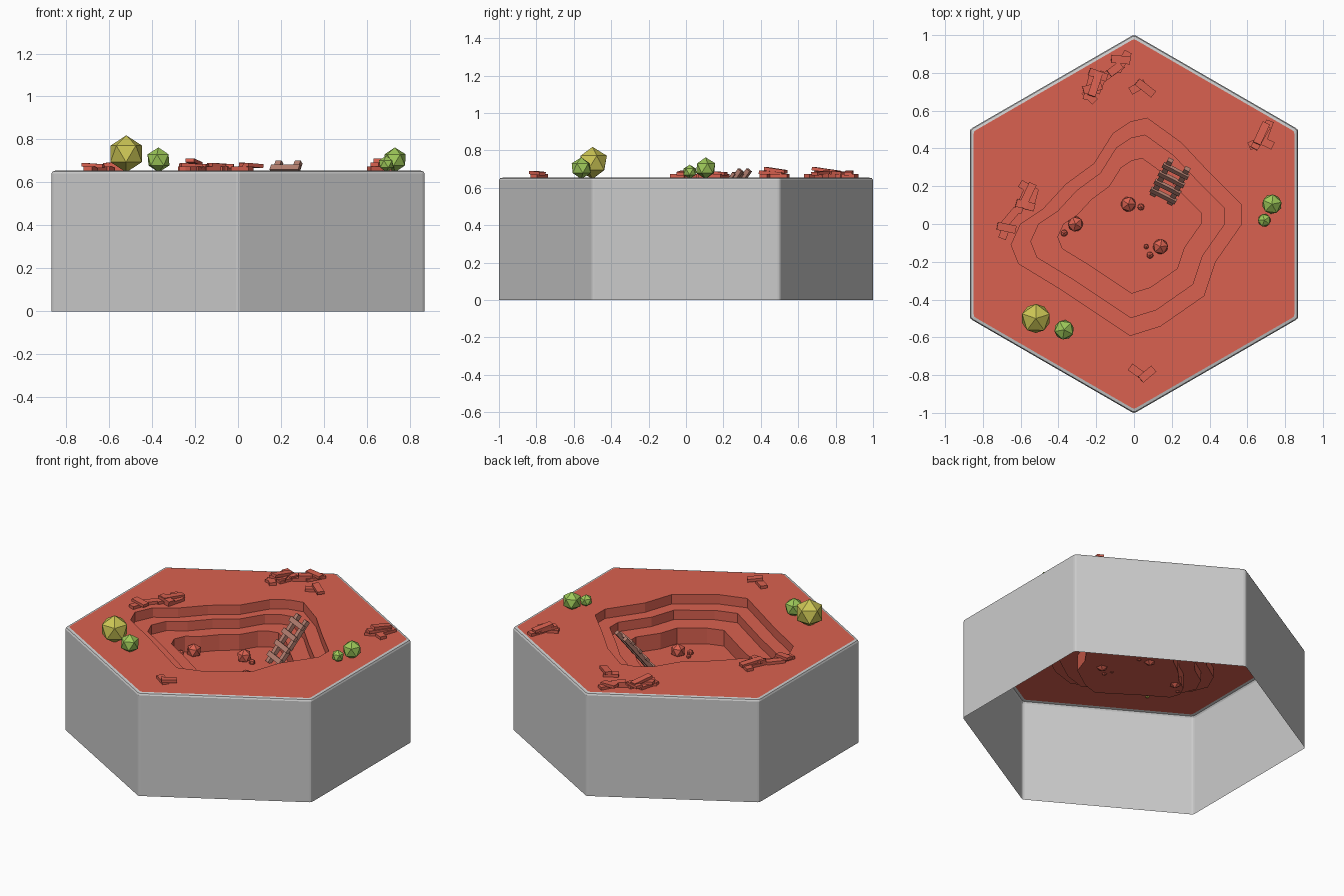
import bpy, bmesh, math
from mathutils import Matrix, Vector

if "Cube" in bpy.data.objects:
    bpy.data.objects.remove(bpy.data.objects["Cube"])

TOP = 0.655
FLOOR = 0.435


def material(name, rgb):
    m = bpy.data.materials.new(name)
    m.diffuse_color = (*rgb, 1)
    m.use_nodes = True
    m.node_tree.nodes["Principled BSDF"].inputs["Base Color"].default_value = m.diffuse_color
    return m


RED = material("red_clay", (0.70, 0.12, 0.08))
WOOD = material("wood", (0.45, 0.21, 0.16))
YELLOW = material("yellow_leaf", (0.60, 0.56, 0.09))
GREEN = material("green_leaf", (0.34, 0.58, 0.10))


def finish(name, bm, mat=None):
    me = bpy.data.meshes.new(name)
    bm.to_mesh(me)
    bm.free()
    ob = bpy.data.objects.new(name, me)
    bpy.context.collection.objects.link(ob)
    if mat:
        me.materials.append(mat)
    return ob


def ring(bm, pts, z):
    return [bm.verts.new((x, y, z)) for x, y in pts]


def bridge(bm, a, b):
    n = len(a)
    for i in range(n):
        j = (i + 1) % n
        bm.faces.new((a[i], a[j], b[j], b[i]))


def hexagon(r, c=0.012):
    # hexagon with slightly rounded corners
    p = [Vector((r * math.cos(math.radians(30 + 60 * k)),
                 r * math.sin(math.radians(30 + 60 * k)))) for k in range(6)]
    out = []
    for k in range(6):
        a = p[k] + (p[k - 1] - p[k]) * c
        b = p[k] + (p[(k + 1) % 6] - p[k]) * c
        out += [a, (a + b) / 4 + p[k] / 2, b]
    return out


# Hexagonal wall, open underneath, with a softened top rim
bm = bmesh.new()
loops = [ring(bm, hexagon(r), z) for r, z in
         ((1.003, 0), (1.003, 0.641), (0.997, 0.651), (0.98, TOP))]
for a, b in zip(loops, loops[1:]):
    bridge(bm, a, b)
finish("hex_wall", bm)

# Ground with a three-step pit
rim = [(0.07, 0.56), (0.25, 0.43), (0.40, 0.27), (0.57, 0.10), (0.57, 0.0),
       (0.43, -0.20), (0.37, -0.38), (0.14, -0.54), (-0.02, -0.59),
       (-0.17, -0.49), (-0.38, -0.35), (-0.61, -0.21), (-0.65, -0.11),
       (-0.60, 0.0), (-0.48, 0.08), (-0.36, 0.21), (-0.21, 0.32),
       (-0.11, 0.48), (-0.02, 0.54)][::-1]
bm = bmesh.new()
edge = ring(bm, hexagon(0.98), TOP)
pit = []
prev_z = TOP
for s, z in ((1, TOP - 0.06), (0.84, TOP - 0.12), (0.62, FLOOR)):
    pts = [(x * s, y * s) for x, y in rim]
    pit += [ring(bm, pts, prev_z), ring(bm, pts, z)]
    prev_z = z
border = [bm.edges.new((l[i - 1], l[i])) for l in (edge, pit[0]) for i in range(len(l))]
bmesh.ops.triangle_fill(bm, edges=border, use_beauty=True, normal=(0, 0, 1))
for f in bm.faces:
    f.normal_update()
    if f.normal.z < 0:
        f.normal_flip()
for a, b in zip(pit, pit[1:]):
    bridge(bm, a, b)
bm.faces.new(pit[-1])
finish("stepped_ground", bm, RED)


def ball(name, x, y, z, r, mat, turn=0.0):
    bm = bmesh.new()
    m = Matrix.Translation((x, y, z)) @ Matrix.Rotation(turn, 4, 'Z')
    bmesh.ops.create_icosphere(bm, subdivisions=1, radius=r, matrix=m)
    finish(name, bm, mat)


# Bushes
ball("big_bush", -0.52, -0.50, 0.733, 0.086, YELLOW, 0.3)
ball("left_bush", -0.37, -0.56, 0.705, 0.058, GREEN, 0.8)
ball("right_bush", 0.73, 0.105, 0.705, 0.058, GREEN, 0.2)
ball("right_small_bush", 0.69, 0.02, 0.686, 0.038, GREEN, 0.6)

# Rocks on the pit floor
for i, (x, y, r) in enumerate(((-0.03, 0.105, 0.045), (-0.31, 0, 0.045),
                               (0.14, -0.12, 0.045), (0.037, 0.09, 0.02),
                               (-0.37, -0.048, 0.02), (0.065, -0.12, 0.015),
                               (0.085, -0.165, 0.02))):
    ball("rock", x, y, FLOOR + r * 0.55, r, RED, i * 0.7)


def add_box(bm, m, size):
    bmesh.ops.create_cube(bm, size=1, matrix=m @ Matrix.Diagonal((*size, 1)))


# Piles of flat slabs: x, y, layer, angle, length
piles = {
    "back_left_pile": [(-0.235, 0.72, 0, 75, 0.13), (-0.18, 0.75, 0, 68, 0.12),
                       (-0.235, 0.675, 0, -45, 0.08), (-0.19, 0.79, 1, -20, 0.10),
                       (-0.22, 0.72, 1, 15, 0.10), (-0.205, 0.74, 2, 72, 0.13)],
    "back_pile": [(-0.11, 0.81, 0, 35, 0.12), (-0.06, 0.86, 0, 60, 0.12),
                  (-0.07, 0.87, 1, -5, 0.10), (-0.10, 0.82, 1, 38, 0.08)],
    "back_small_pile": [(0.02, 0.725, 0, 30, 0.09), (0.06, 0.72, 1, -38, 0.11)],
    "right_pile": [(0.65, 0.43, 0, 25, 0.09), (0.70, 0.49, 0, 70, 0.12),
                   (0.67, 0.46, 1, 60, 0.14), (0.70, 0.43, 0, -25, 0.08),
                   (0.675, 0.48, 2, 65, 0.12)],
    "left_pile": [(-0.59, 0.12, 0, 65, 0.13), (-0.54, 0.13, 0, 75, 0.12),
                  (-0.56, 0.19, 0, -30, 0.10), (-0.575, 0.10, 1, -15, 0.10),
                  (-0.565, 0.15, 1, 65, 0.14)],
    "left_small_pile": [(-0.655, 0.035, 0, 50, 0.11), (-0.685, -0.04, 0, 70, 0.08),
                        (-0.675, -0.02, 1, -12, 0.10)],
    "front_pile": [(0.02, -0.785, 0, -35, 0.10), (0.07, -0.795, 1, 40, 0.09)],
}
for name, slabs in piles.items():
    bm = bmesh.new()
    for x, y, layer, deg, length in slabs:
        m = (Matrix.Translation((x, y, TOP + 0.009 + 0.015 * layer))
             @ Matrix.Rotation(math.radians(deg), 4, 'Z')
             @ Matrix.Rotation(math.radians(4 * layer), 4, 'Y'))
        add_box(bm, m, (length, 0.042, 0.018))
    finish(name, bm, RED)

# Leaning ladder with two rails and four rungs
bottom, top = Vector((0.147, 0.135, FLOOR)), Vector((0.238, 0.315, 0.695))
axis = (top - bottom).normalized()
across = axis.cross(Vector((0, 0, 1))).normalized()
out = across.cross(axis)
frame = Matrix((across, out, axis)).transposed().to_4x4()
frame.translation = (bottom + top) / 2
length = (top - bottom).length
bm = bmesh.new()
for side in (-1, 1):
    add_box(bm, frame @ Matrix.Translation((side * 0.05, 0, 0)), (0.03, 0.025, length))
front = 1 if out.z > 0 else -1
for k in range(4):
    m = frame @ Matrix.Translation((0, front * 0.014, (k - 1.5) * length * 0.24))
    add_box(bm, m, (0.15, 0.018, 0.03))
finish("ladder", bm, WOOD)
